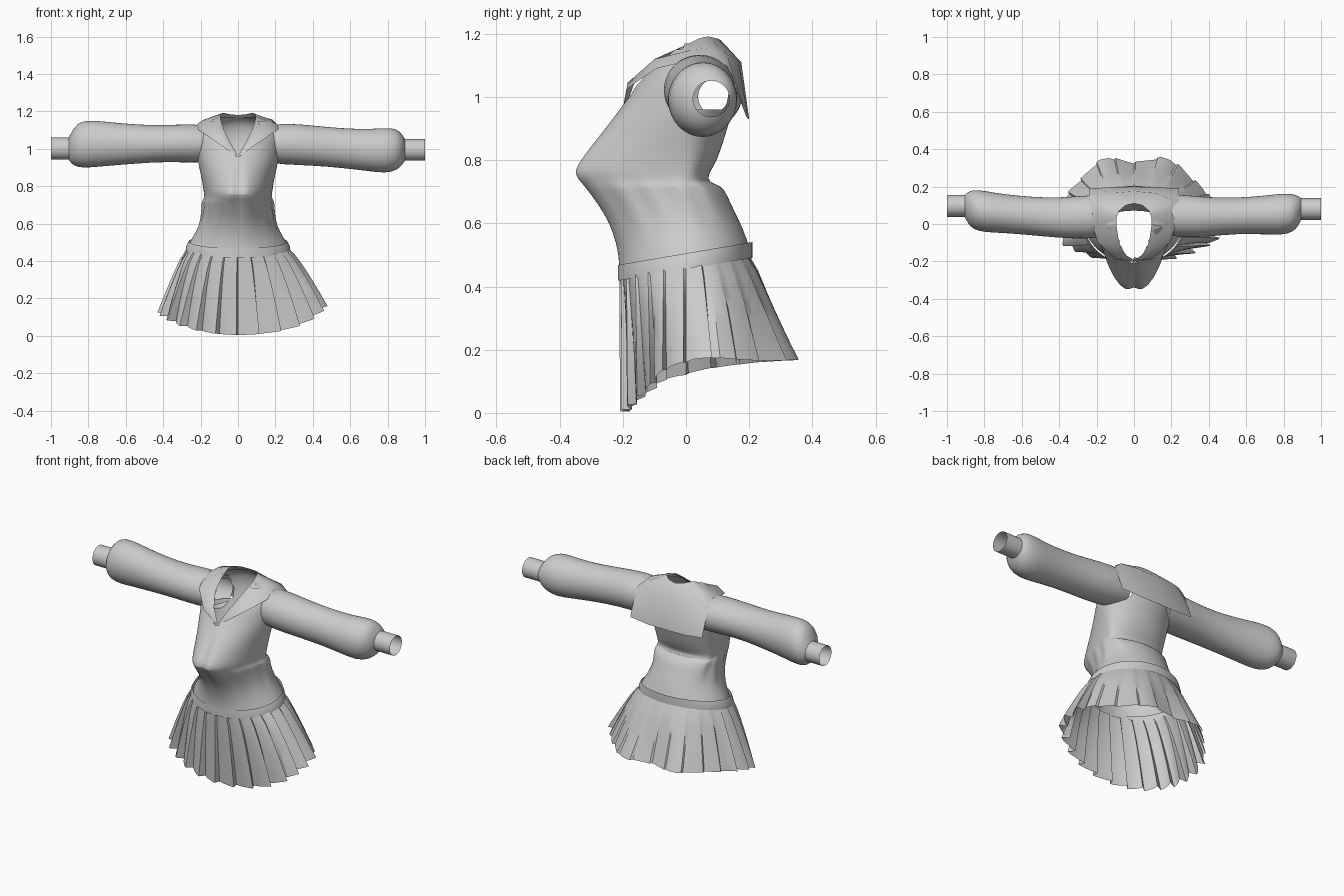
import bpy
import bmesh
import math

if "Cube" in bpy.data.objects:
    bpy.data.objects.remove(bpy.data.objects["Cube"], do_unlink=True)

cloth = bpy.data.materials.new("grey cloth")
cloth.use_nodes = True
grey = (0.6, 0.6, 0.6, 1)
cloth.diffuse_color = grey
cloth.node_tree.nodes["Principled BSDF"].inputs["Base Color"].default_value = grey


def loft(name, rows, closed=True, subdivide=0, angle=40, cut=None):
    """Skin rows of points; faces whose centre satisfies cut are left open."""
    bm = bmesh.new()
    grid = [[bm.verts.new(p) for p in row] for row in rows]
    count = len(rows[0])
    for low, high in zip(grid, grid[1:]):
        for i in range(count if closed else count - 1):
            j = (i + 1) % count
            bm.faces.new((low[i], low[j], high[j], high[i]))
    if cut:
        doomed = [f for f in bm.faces if cut(f.calc_center_median())]
        bmesh.ops.delete(bm, geom=doomed, context="FACES")
    bmesh.ops.recalc_face_normals(bm, faces=bm.faces)
    mesh = bpy.data.meshes.new(name)
    bm.to_mesh(mesh)
    bm.free()
    mesh.materials.append(cloth)
    obj = bpy.data.objects.new(name, mesh)
    bpy.context.collection.objects.link(obj)
    if subdivide:
        mod = obj.modifiers.new("smooth", "SUBSURF")
        mod.levels = mod.render_levels = subdivide
    bpy.ops.object.select_all(action="DESELECT")
    obj.select_set(True)
    bpy.context.view_layer.objects.active = obj
    bpy.ops.object.shade_smooth_by_angle(angle=math.radians(angle))


def body_point(phi, width, front, back, power=1.0):
    """Point of a rounded section, phi measured from the front centre."""
    s, c = math.sin(phi), math.cos(phi)
    return width * s, front * c ** power if c > 0 else -back * c


def body_ring(z, width, front, back, tilt=0.0, power=1.0, segments=64):
    ring = []
    for i in range(segments):
        x, y = body_point(math.tau * i / segments, width, front, back, power)
        # Centre seam sinks slightly between the two sides of the bust
        if y < 0:
            y += 0.15 * max(0, -front - 0.2) * math.exp(-(x / 0.025) ** 2)
        # Loose cloth ripples at the sides above the waist
        ripple = math.exp(-((z - 0.68) / 0.06) ** 2) * math.sin(70 * y + 40 * z)
        x *= 1 + 0.04 * ripple
        ring.append((x, y, z + tilt * y))
    return ring


# Bodice: one surface in front, a folded step at the back, V neck and armholes
bodice = [(0.48, 0.268, -0.213, 0.205, 0.17), (0.53, 0.24, -0.214, 0.19, 0.14),
          (0.59, 0.208, -0.235, 0.172, 0.07), (0.64, 0.197, -0.266, 0.15, 0.03),
          (0.69, 0.192, -0.31, 0.13, 0), (0.72, 0.192, -0.335, 0.112, 0),
          (0.73, 0.183, -0.345, 0.07, 0), (0.755, 0.182, -0.366, 0.07, 0),
          (0.78, 0.185, -0.36, 0.088, 0), (0.83, 0.192, -0.322, 0.11, 0),
          (0.90, 0.208, -0.262, 0.13, 0), (0.96, 0.218, -0.212, 0.15, 0),
          (1.0, 0.22, -0.182, 0.16, 0), (1.04, 0.22, -0.16, 0.168, 0),
          (1.08, 0.213, -0.125, 0.168, 0), (1.12, 0.195, -0.09, 0.16, 0),
          (1.15, 0.155, -0.05, 0.14, 0), (1.17, 0.1, -0.02, 0.11, 0)]


def opening(p):
    neck = p.y < 0.05 and abs(p.x) < (p.z - 0.96) * 0.6
    arm = abs(p.x) > 0.12 and math.hypot(p.y - 0.06, p.z - 1.02) < 0.08
    return neck or arm


loft("bodice", [body_ring(*r, power=1.2) for r in bodice], subdivide=1, cut=opening)

# Waistband, lower at the front
loft("waistband", [body_ring(z, w, -0.217, 0.21, 0.17)
                   for z, w in ((0.455, 0.28), (0.48, 0.277), (0.505, 0.263))])

# Pleated skirt: crisp pleats in front, broad folds and a higher hem behind
PLEATS, LEVELS = 24, 7
rows = []
for k in range(LEVELS + 1):
    t = k / LEVELS
    row = []
    for i in range(PLEATS):
        for fold, depth in ((0, -1), (0.3, -0.2), (0.75, 0.8), (0.92, 1)):
            phi = math.tau * (i + fold) / PLEATS
            s, c = math.sin(phi), math.cos(phi)
            flare = t ** 0.8
            width = 0.272 + (0.18 if s > 0 else 0.135) * flare
            x, y = body_point(phi, width, -0.208, 0.2 + 0.125 * flare, 0.85)
            crisp = 1 if c > -0.3 else 0.25
            push = depth * (0.01 + 0.05 * t) * crisp
            x *= 1 + push
            y *= 1 + push * (1.3 if c > 0.5 else 1)
            if c > 0.5:
                y += 0.015 * t
            # Two fold corners stand out at the back
            corner = abs(phi - math.pi) - 0.42
            y *= 1 + 0.17 * t * math.exp(-(corner / 0.25) ** 2)
            top = 0.465 + 0.17 * y * (1 - t)
            hem = 0.12 - 0.115 * c ** 1.5 if c > 0 else 0.12 + 0.05 * (-c) ** 0.6
            hem += 0.04 * max(0, s) ** 6
            row.append((x, y, top * (1 - t) + hem * t))
    rows.append(row)
loft("pleated_skirt", rows, angle=30)


def sleeve_ring(x, y0, y1, z0, z1, segments=28):
    ring = []
    for i in range(segments):
        a = math.tau * i / segments
        ring.append((x, (y0 + y1) / 2 + (y1 - y0) / 2 * math.cos(a),
                     (z0 + z1) / 2 + (z1 - z0) / 2 * math.sin(a)))
    return ring


# Full sleeves gathered into narrow open cuffs
left = [(0.14, -0.05, 0.155, 0.93, 1.12), (0.24, -0.075, 0.16, 0.915, 1.14),
        (0.4, -0.068, 0.142, 0.91, 1.125), (0.55, -0.052, 0.14, 0.898, 1.11),
        (0.7, -0.056, 0.152, 0.88, 1.105), (0.79, -0.06, 0.164, 0.868, 1.113),
        (0.85, -0.045, 0.162, 0.885, 1.108), (0.88, -0.01, 0.15, 0.915, 1.075),
        (0.893, 0.022, 0.138, 0.937, 1.052)]
right = [(0.14, -0.06, 0.155, 0.93, 1.12), (0.24, -0.082, 0.155, 0.925, 1.135),
         (0.4, -0.075, 0.14, 0.93, 1.125), (0.55, -0.06, 0.145, 0.92, 1.13),
         (0.7, -0.048, 0.16, 0.908, 1.145), (0.8, -0.045, 0.178, 0.898, 1.155),
         (0.86, -0.03, 0.185, 0.9, 1.14), (0.89, 0.005, 0.17, 0.92, 1.09),
         (0.905, 0.038, 0.155, 0.942, 1.06)]
for side, sign, rings in (("left", 1, left), ("right", -1, right)):
    loft(side + "_sleeve", [sleeve_ring(sign * r[0], *r[1:]) for r in rings], subdivide=1, angle=60)
    end = rings[-1][1:]
    loft(side + "_cuff", [sleeve_ring(sign * x, *end) for x in (0.875, 1.0)])

# Wide collar: lapels to the V in front, square flap behind
collar = [
    [(0.005, -0.19, 0.97), (0.045, -0.165, 1.04), (0.08, -0.1, 1.11), (0.095, 0, 1.165),
     (0.092, 0.04, 1.185), (0.08, 0.07, 1.192), (0.045, 0.1, 1.185), (0, 0.11, 1.18)],
    [(0.008, -0.195, 0.968), (0.075, -0.185, 1.045), (0.14, -0.1, 1.12), (0.17, 0.02, 1.15),
     (0.185, 0.07, 1.155), (0.2, 0.13, 1.135), (0.12, 0.165, 1.12), (0, 0.175, 1.11)],
    [(0.01, -0.2, 0.963), (0.1, -0.188, 1.025), (0.195, -0.095, 1.09), (0.235, 0.03, 1.12),
     (0.24, 0.13, 1.1), (0.24, 0.19, 0.94), (0.12, 0.197, 0.93), (0, 0.2, 0.93)]]
rows = [half + [(-x, y, z) for x, y, z in reversed(half[:-1])] for half in collar]
loft("collar", rows, closed=False, angle=50)
